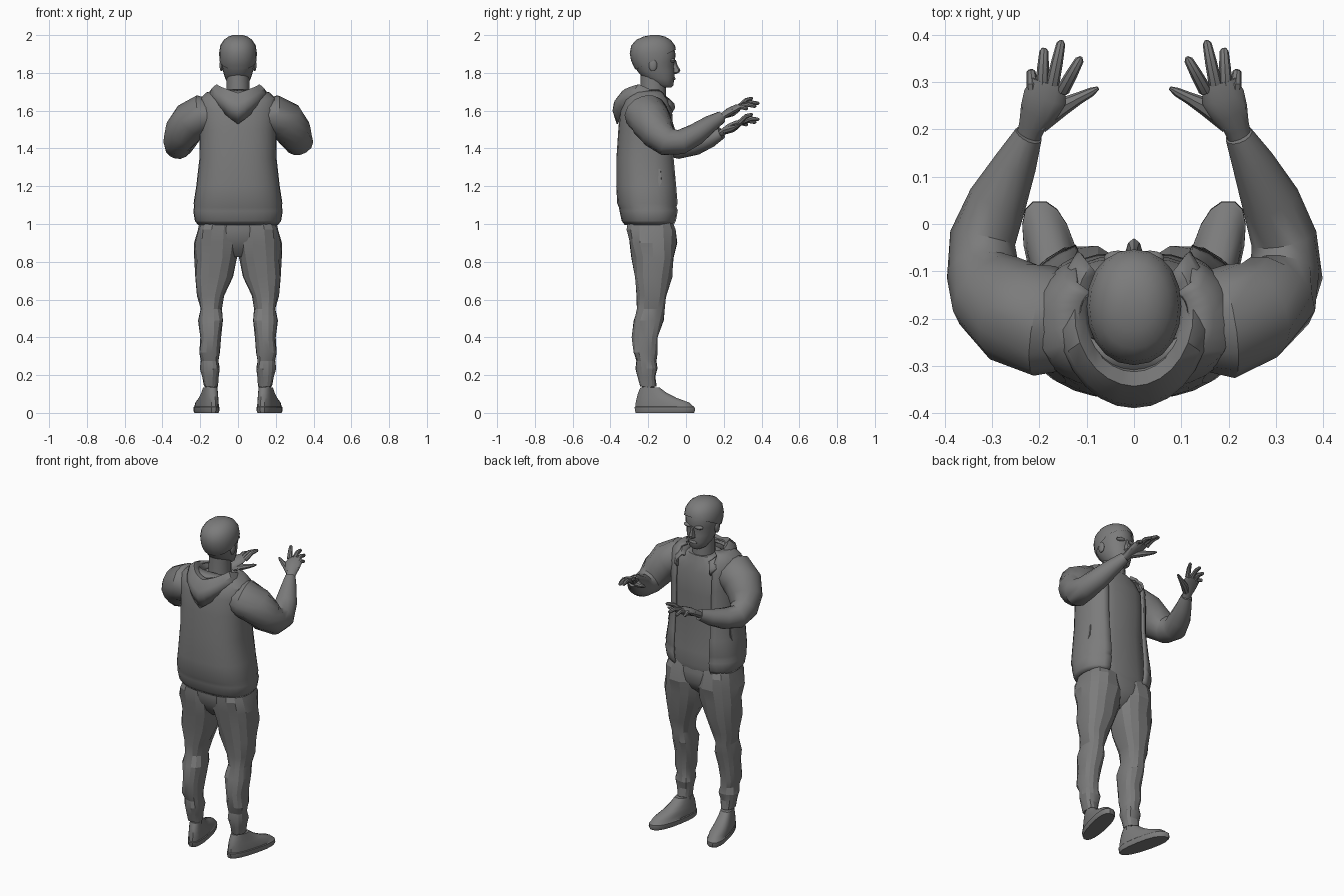
import bpy, bmesh, math
from mathutils import Vector

grey = bpy.data.materials.new("dark_grey")
grey.diffuse_color = (.2, .2, .2, 1)


def skin(name, rings, closed=True, caps=True, angle=35):
    """Bridge equal-length point rings into one mesh."""
    bm = bmesh.new()
    vs = [[bm.verts.new(p) for p in r] for r in rings]
    n = len(rings[0])
    for a, b in zip(vs, vs[1:]):
        for i in range(n if closed else n - 1):
            j = (i + 1) % n
            bm.faces.new((a[i], a[j], b[j], b[i]))
    if closed and caps:
        bm.faces.new(vs[0])
        bm.faces.new(vs[-1])
    bmesh.ops.recalc_face_normals(bm, faces=bm.faces)
    me = bpy.data.meshes.new(name)
    bm.to_mesh(me)
    bm.free()
    me.materials.append(grey)
    ob = bpy.data.objects.new(name, me)
    bpy.context.collection.objects.link(ob)
    bpy.ops.object.select_all(action='DESELECT')
    ob.select_set(True)
    bpy.context.view_layer.objects.active = ob
    bpy.ops.object.shade_smooth_by_angle(angle=math.radians(angle))
    return ob


def spow(v, e):
    return math.copysign(abs(v) ** e, v)


def ring(z, x0, x1, yb, yf, n=16, p=2.3, fold=0, start=None):
    """Horizontal superellipse; start gives an open front."""
    pts = []
    for i in range(n):
        a = 2 * math.pi * i / n if start is None else start - i / (n - 1) * (math.pi + 2 * start)
        k = 1 + fold * math.sin(3 * a + z * 31)
        pts.append(((x0 + x1) / 2 + (x1 - x0) / 2 * k * spow(math.cos(a), 2 / p),
                    (yb + yf) / 2 + (yf - yb) / 2 * k * spow(math.sin(a), 2 / p), z))
    return pts


def stack(name, rows, **kw):
    """Symmetric body part from rows of (z, half width, y back, y front)."""
    return skin(name, [ring(z, -r, r, b, f, **kw) for z, r, b, f in rows])


def tube(name, path, n=10, fold=0, s=1, dz=lambda y: 0):
    """Tapered limb from rows of (x, y, z, half width, half height)."""
    P = [Vector((x * s, y, z + dz(y))) for x, y, z, *_ in path]
    rings = []
    for i, row in enumerate(path):
        d = (P[min(i + 1, len(P) - 1)] - P[max(i - 1, 0)]).normalized()
        side = d.cross(Vector((0, 0, 1))).normalized()
        up = side.cross(d)
        rw, rh = row[3], row[-1]
        r = []
        for k in range(n):
            a = 2 * math.pi * k / n
            q = 1 + fold * math.sin(3 * a + i * 2.1)
            r.append(P[i] + side * (rw * q * math.cos(a)) + up * (rh * q * math.sin(a)))
        rings.append(r)
    return skin(name, rings)


def blob(name, c, r, n=12):
    """Small ellipsoid."""
    rows = []
    for i in range(1, 8):
        t = math.pi * i / 8
        w = math.sin(t)
        rows.append(ring(c[2] - r[2] * math.cos(t), c[0] - r[0] * w, c[0] + r[0] * w,
                         c[1] - r[1] * w, c[1] + r[1] * w, n, 2))
    return skin(name, rows)


# head and neck
HEAD = [(1.722, .028, -.13, -.078), (1.735, .05, -.17, -.067), (1.77, .068, -.225, -.062),
        (1.81, .08, -.258, -.06), (1.835, .085, -.272, -.064), (1.86, .09, -.283, -.058),
        (1.9, .092, -.29, -.056), (1.94, .086, -.282, -.064), (1.97, .067, -.255, -.087),
        (1.987, .043, -.217, -.117), (1.995, .018, -.18, -.15)]
stack("head", HEAD, n=20, p=2.1)
stack("neck", [(1.58, .07, -.25, -.1), (1.66, .062, -.24, -.105), (1.8, .06, -.24, -.11)], p=2)

# hair cap: slightly larger skull cut along a sloping hairline
hair = stack("hair", [(z + .005, r + .008, b - .008, f + .006) for z, r, b, f in HEAD[2:]], n=20, p=2.1)
bm = bmesh.new()
bm.from_mesh(hair.data)
bmesh.ops.bisect_plane(bm, geom=bm.verts[:] + bm.edges[:] + bm.faces[:], plane_co=(0, -.05, 1.925),
                       plane_no=(0, -.5, 1), clear_inner=True)
bm.to_mesh(hair.data)
bm.free()

# face details
skin("nose", [ring(z, -w, w, -.09, y, 8, 2) for z, w, y in
              [(1.795, .012, -.052), (1.803, .019, -.035), (1.815, .016, -.03), (1.84, .01, -.045), (1.868, .009, -.053)]])
blob("lips", (0, -.068, 1.77), (.027, .012, .01))
for s in (-1, 1):
    blob("brow", (s * .034, -.072, 1.865), (.03, .016, .012))
    blob("ear", (s * .088, -.175, 1.84), (.01, .022, .032))

# shirt under the jacket
stack("shirt", [(.985, .185, -.3, -.068), (1.02, .195, -.31, -.06), (1.1, .195, -.32, -.066),
                (1.3, .18, -.33, -.072), (1.45, .18, -.33, -.066), (1.58, .18, -.32, -.072),
                (1.64, .15, -.3, -.09), (1.675, .085, -.26, -.1)], n=20, p=2.6)

# open jacket with hem band
JACKET = [(1.0, .207, -.32, -.055), (1.02, .222, -.335, -.046), (1.07, .23, -.346, -.037),
          (1.09, .225, -.349, -.043), (1.11, .228, -.358, -.037), (1.2, .214, -.363, -.042),
          (1.35, .197, -.362, -.052), (1.5, .198, -.352, -.055), (1.6, .204, -.343, -.065),
          (1.655, .2, -.325, -.085), (1.69, .165, -.295, -.105), (1.705, .115, -.26, -.125)]
P = 2.5
shell = [ring(z, -r, r, b, f, 26, P, .0, math.acos((min(.12, .8 * r) / r) ** (P / 2))) for z, r, b, f in JACKET]
jacket = skin("jacket", shell, closed=False)
m = jacket.modifiers.new("thickness", 'SOLIDIFY')
m.thickness = .014
m.offset = 0

# hood folded behind the neck: rows of (rx, ry, z front, z side, z back)
hood = []
for rx, ry, zf, zs, zb in [(.095, .1, 1.63, 1.65, 1.63), (.108, .125, 1.65, 1.715, 1.69),
                           (.125, .15, 1.66, 1.735, 1.69), (.148, .188, 1.635, 1.715, 1.635),
                           (.156, .194, 1.615, 1.69, 1.6), (.148, .172, 1.59, 1.66, 1.53)]:
    r = []
    for i in range(21):
        t = i / 10 - 1
        u, a = abs(t), t * math.radians(132)
        z = zb + (zs - zb) * u * 2 if u < .5 else zs + (zf - zs) * (u - .5) * 2
        r.append((rx * math.sin(a), -.19 - ry * math.cos(a), z))
    hood.append(r)
m = skin("hood", hood, closed=False).modifiers.new("thickness", 'SOLIDIFY')
m.thickness = .01
m.offset = 0

# trouser seat
stack("trouser_seat", [(1.04, .185, -.3, -.075), (.97, .2, -.305, -.062), (.91, .19, -.292, -.064),
                       (.86, .12, -.265, -.09), (.825, .06, -.23, -.13)], n=18)

# trouser leg rows: z, inner x, outer x, y back, y front
LEG = [(1.04, .0, .195, -.3, -.075), (.97, -.005, .218, -.312, -.055), (.9, -.006, .23, -.305, -.05),
       (.82, .004, .23, -.286, -.06), (.72, .028, .228, -.275, -.075), (.62, .072, .216, -.26, -.1),
       (.55, .088, .2, -.26, -.114), (.49, .078, .21, -.28, -.12), (.4, .09, .2, -.286, -.146),
       (.32, .097, .206, -.28, -.152), (.275, .102, .195, -.264, -.158), (.235, .094, .2, -.266, -.15),
       (.19, .103, .19, -.255, -.16), (.14, .108, .182, -.243, -.156)]

# shoe rows: z, half width, y heel, y toe
SHOE = [(0, .05, -.268, .044), (.012, .055, -.272, .05), (.03, .055, -.274, .048), (.034, .051, -.27, .042),
        (.055, .05, -.268, .018), (.08, .045, -.262, -.05), (.105, .041, -.255, -.1), (.135, .037, -.242, -.14)]

SLEEVE = [(.12, -.21, 1.575, .095, .08), (.19, -.207, 1.578, .118, .106), (.25, -.185, 1.545, .112, .106),
          (.295, -.15, 1.485, .096, .096), (.321, -.1, 1.435, .077, .078), (.318, -.03, 1.433, .07, .066),
          (.288, .05, 1.475, .062, .058), (.25, .13, 1.53, .045, .045), (.222, .188, 1.567, .03, .032)]

# fingers: base and tip of index, middle, ring, little
FINGERS = [((.15, .283, 1.622), (.112, .352, 1.668)), ((.172, .296, 1.626), (.153, .388, 1.64)),
           ((.194, .29, 1.62), (.19, .372, 1.624)), ((.212, .265, 1.61), (.218, .327, 1.61))]

for s, side in ((-1, "left"), (1, "right")):
    # one forearm is held lower than the other
    drop = (lambda y: -.085 * max(0, min(1, (y + .1) / .25))) if s < 0 else (lambda y: 0)

    skin(side + "_trouser_leg", [[(s * x, y, z) for x, y, z in ring(*row, n=14, p=2.4, fold=.055)]
                                 for row in LEG], angle=20)
    tube(side + "_ankle", [(.142, -.2, .05, .034), (.1425, -.1995, .17, .034)], s=s)

    # shoe, splayed outwards and wider at the toe
    rows = []
    for z, w, b, f in SHOE:
        r = []
        for x, y, zz in ring(z, -w, w, b, f, 18, 2.4):
            t = (y + .27) / .32
            r.append((s * (.129 + .071 * t + x * (.9 + .2 * t)), y, zz))
        rows.append(r)
    skin(side + "_shoe", rows)

    tube(side + "_sleeve", SLEEVE, 14, .025, s, drop)

    # hand
    tube(side + "_palm", [(.228, .17, 1.555, .024, .02), (.216, .205, 1.578, .028, .018),
                          (.202, .235, 1.598, .04, .02), (.188, .268, 1.615, .046, .018),
                          (.18, .3, 1.625, .037, .013)], 12, 0, s, drop)
    for a, b in FINGERS:
        a, b = Vector(a), Vector(b)
        mid = a.lerp(b, .5) + Vector((0, 0, .01))
        tip = a.lerp(b, .92)
        tube(side + "_finger", [(*a, .0145), (*mid, .0125), (*tip, .0095), (*b, .004)], 8, 0, s, drop)
    tube(side + "_thumb", [(.2, .21, 1.58, .02), (.155, .246, 1.59, .02), (.118, .265, 1.597, .013),
                           (.09, .279, 1.606, .0095), (.076, .287, 1.61, .004)], 8, 0, s, drop)

    # slanted pocket welt
    skin(side + "_pocket", [[(s * (x + dx), y + dy, z) for dx, dy in ((0, -.012), (.012, -.01), (.012, .01), (0, .012))]
                            for x, y, z in ((.203, -.165, 1.17), (.2, -.14, 1.22), (.19, -.145, 1.29))])
